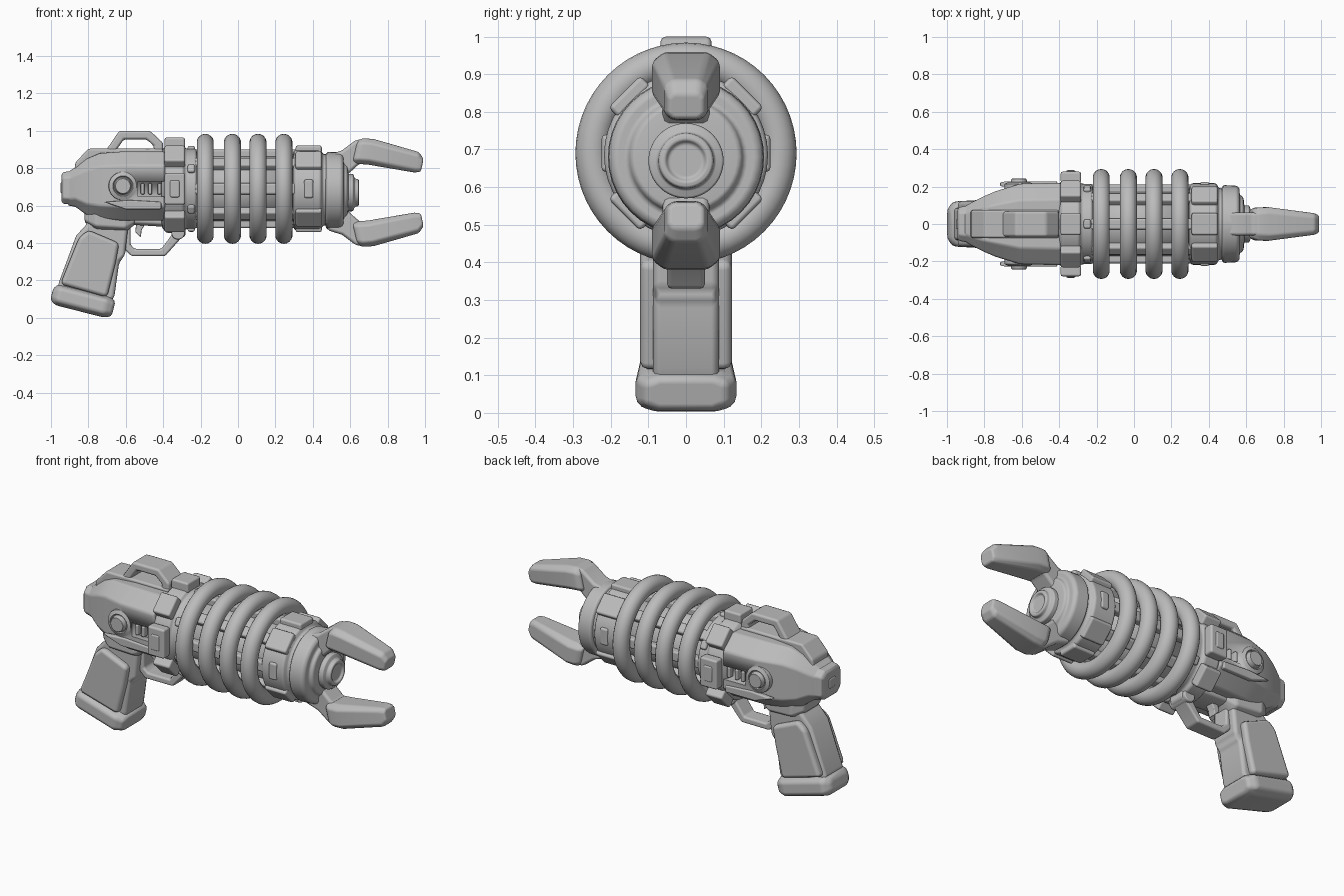
import bpy, bmesh
from math import sin, cos, pi, radians
from mathutils import Matrix, Vector

if "Cube" in bpy.data.objects:
    bpy.data.objects.remove(bpy.data.objects["Cube"])

grey = bpy.data.materials.new("plain grey")
grey.use_nodes = True
grey.diffuse_color = (0.5, 0.5, 0.5, 1)
grey.node_tree.nodes["Principled BSDF"].inputs["Base Color"].default_value = grey.diffuse_color

AXIS = 0.69   # height of the coil axis
NOSE = 0.67   # height of the emitter axis


def finish(obj, bevel, segments=2):
    obj.data.materials.append(grey)
    obj.data.shade_smooth()
    if bevel:
        mod = obj.modifiers.new("soft edges", "BEVEL")
        mod.width = bevel
        mod.segments = segments
        mod.limit_method = "ANGLE"
        mod.angle_limit = radians(24)
        mod.harden_normals = True
    return obj


def skin(name, rings, bevel=0.01, matrix=None):
    """Closed solid through a list of matching point rings."""
    bm = bmesh.new()
    loops = [[bm.verts.new(p) for p in ring] for ring in rings]
    n = len(loops[0])
    for a, b in zip(loops, loops[1:]):
        for i in range(n):
            j = (i + 1) % n
            bm.faces.new((a[i], a[j], b[j], b[i]))
    bm.faces.new(loops[0])
    bm.faces.new(loops[-1])
    bmesh.ops.recalc_face_normals(bm, faces=bm.faces)
    if matrix:
        bm.transform(matrix)
    mesh = bpy.data.meshes.new(name)
    bm.to_mesh(mesh)
    bm.free()
    obj = bpy.data.objects.new(name, mesh)
    bpy.context.collection.objects.link(obj)
    return finish(obj, bevel)


def prism(name, outline, half, bevel=0.012, y=0):
    """Side outline in x and z, extruded across y."""
    return skin(name, [[(x, y + s * half, z) for x, z in outline] for s in (-1, 1)], bevel)


def lathe(name, profile, matrix, bevel=0.01, sides=40):
    """Profile of (distance, radius) turned about the local x axis."""
    rings = [[(d, r * cos(2 * pi * i / sides), r * sin(2 * pi * i / sides))
              for i in range(sides)] for d, r in profile]
    return skin(name, rings, bevel, matrix)


def loft(name, stations, tilt=0, cut=0.35, flip=1, bevel=0.012):
    """Chamfered sections: x, z, half width, half height."""
    k = 1 - cut
    shape = [(1, k), (k, 1), (-k, 1), (-1, k), (-1, -k), (-k, -1), (k, -1), (1, -k)]
    t = radians(tilt)
    rings = []
    for x, z, w, h in stations:
        ring = []
        for u, v in shape:
            pz = z + v * h * cos(t)
            if flip < 0:
                pz = 2 * NOSE - pz
            ring.append((x - v * h * sin(t), u * w, pz))
        rings.append(ring)
    return skin(name, rings, bevel)


def block(name, centre, size, turn=0, bevel=0.012):
    """Box turned about the x axis."""
    hx, hy, hz = (s / 2 for s in size)
    rings = [[(x, -hy, -hz), (x, hy, -hz), (x, hy, hz), (x, -hy, hz)] for x in (-hx, hx)]
    return skin(name, rings, bevel, Matrix.Translation(centre) @ Matrix.Rotation(turn, 4, "X"))


def around(name, x, radius, size, angles):
    for a in angles:
        t = radians(a)
        block(name, (x, radius * sin(t), AXIS + radius * cos(t)), size, -t)


def along_x(z):
    return Matrix.Translation((0, 0, z))


# Rear housing with side slots
body = loft("rear_housing", [(-0.91, 0.69, 0.09, 0.09), (-0.87, 0.7, 0.115, 0.105),
                             (-0.81, 0.7, 0.145, 0.15), (-0.74, 0.705, 0.175, 0.175),
                             (-0.61, 0.705, 0.215, 0.185), (-0.39, 0.705, 0.22, 0.185)], cut=0.4)
for s in (-1, 1):
    cutter = block("slot_cutter", (-0.46, s * 0.22, 0.69), (0.15, 0.08, 0.08), bevel=0)
    cutter.hide_render = True
    cutter.hide_viewport = True
    cut = body.modifiers.new("slot", "BOOLEAN")
    cut.object = cutter
    cut.solver = "EXACT"
    # Slot fittings and round side knob
    for x in (-0.51, -0.47, -0.42):
        block("slot_fitting", (x, s * 0.185, 0.69), (0.02, 0.05, 0.06), bevel=0.006)
    knob_place = Matrix.Translation((-0.615, 0, 0.705)) @ Matrix.Rotation(s * pi / 2, 4, "Z")
    lathe("side_knob", [(0.12, 0.08), (0.215, 0.076), (0.225, 0.054), (0.217, 0.05),
                        (0.217, 0.046), (0.242, 0.04)], knob_place, 0.005)
    prism("cheek_panel", [(-0.72, 0.62), (-0.60, 0.58), (-0.41, 0.58), (-0.41, 0.62),
                          (-0.58, 0.63)], 0.015, 0.008, s * 0.213)
loft("rear_cap", [(-0.945, 0.695, 0.075, 0.07), (-0.935, 0.695, 0.09, 0.085),
                  (-0.88, 0.695, 0.1, 0.09)])
block("rear_cap_stud", (-0.94, 0, 0.695), (0.02, 0.06, 0.06))
prism("top_plate", [(-0.88, 0.74), (-0.87, 0.83), (-0.80, 0.905), (-0.40, 0.905),
                    (-0.40, 0.74)], 0.075)

# Carry handle and sight arch
prism("top_handle", [(-0.71, 0.89), (-0.635, 1.0), (-0.47, 1.0), (-0.40, 0.935), (-0.40, 0.88),
                     (-0.45, 0.88), (-0.45, 0.92), (-0.49, 0.955), (-0.61, 0.955),
                     (-0.655, 0.89)], 0.068, 0.014)

# Grip
prism("grip_core", [(-0.82, 0.57), (-0.80, 0.51), (-0.865, 0.44), (-0.965, 0.17), (-0.94, 0.10),
                    (-0.69, 0.06), (-0.66, 0.12), (-0.635, 0.30), (-0.605, 0.33),
                    (-0.595, 0.42), (-0.58, 0.55)], 0.088, 0.03)
prism("grip_panels", [(-0.80, 0.47), (-0.85, 0.43), (-0.95, 0.18), (-0.70, 0.11),
                      (-0.655, 0.29), (-0.635, 0.40)], 0.122, 0.022)
loft("grip_neck", [(-0.82, 0.54, 0.08, 0.03), (-0.76, 0.53, 0.12, 0.06),
                   (-0.60, 0.52, 0.11, 0.06), (-0.55, 0.53, 0.08, 0.03)])
loft("grip_base", [(-0.995, 0.13, 0.08, 0.035), (-0.965, 0.125, 0.12, 0.058),
                   (-0.71, 0.06, 0.135, 0.058), (-0.665, 0.05, 0.11, 0.045)], tilt=-14, bevel=0.02)

# Trigger and its guard
prism("trigger_guard", [(-0.62, 0.53), (-0.62, 0.38), (-0.57, 0.33), (-0.39, 0.33), (-0.31, 0.42),
                        (-0.28, 0.44), (-0.28, 0.52), (-0.35, 0.52), (-0.35, 0.45), (-0.41, 0.368),
                        (-0.55, 0.368), (-0.575, 0.39), (-0.575, 0.53)], 0.05)
prism("trigger", [(-0.54, 0.53), (-0.55, 0.46), (-0.52, 0.43), (-0.515, 0.47),
                  (-0.48, 0.53)], 0.025, 0.006)
lathe("guard_pin", [(-0.065, 0.036), (0.065, 0.036)], Matrix.Translation((-0.32, 0, 0.455))
      @ Matrix.Rotation(pi / 2, 4, "Z"), 0.008, 20)
loft("under_rail", [(-0.60, 0.53, 0.08, 0.03), (-0.28, 0.52, 0.08, 0.04)])

# Rear clamp ring with pads
lathe("rear_clamp", [(-0.41, 0.2), (-0.385, 0.235), (-0.295, 0.235), (-0.28, 0.215),
                     (-0.225, 0.215), (-0.215, 0.18)], along_x(AXIS))
around("clamp_pad", -0.338, 0.245, (0.11, 0.12, 0.06), (0, 45, 135, 225, 315))
around("clamp_side_pad", -0.338, 0.25, (0.11, 0.17, 0.06), (90, 270))
around("clamp_side_plate", -0.338, 0.28, (0.05, 0.09, 0.015), (90, 270))
around("clamp_bolt", -0.25, 0.21, (0.04, 0.05, 0.04), range(0, 360, 60))

# Core with long ribs, wrapped by four coils
lathe("coil_core", [(-0.3, 0.175), (0.33, 0.175)], along_x(AXIS), 0)
around("core_rib", 0.03, 0.185, (0.6, 0.06, 0.05), range(0, 360, 45))
for x in (-0.175, -0.03, 0.107, 0.245):
    bpy.ops.mesh.primitive_torus_add(location=(x, 0, AXIS), rotation=(0, pi / 2, 0),
                                     major_segments=56, minor_segments=18,
                                     major_radius=0.248, minor_radius=0.046)
    coil = bpy.context.object
    coil.name = "coil_ring"
    finish(coil, 0)

# Front collar
lathe("front_collar", [(0.295, 0.2), (0.305, 0.218), (0.44, 0.218), (0.455, 0.19),
                       (0.49, 0.19)], along_x(AXIS - 0.005))
around("collar_plate", 0.378, 0.212, (0.14, 0.12, 0.04), (0, 45, 135, 180, 225, 315))
around("collar_vent", 0.378, 0.212, (0.05, 0.1, 0.025), (90, 270))

# Emitter nose
lathe("claw_mount", [(0.465, 0.18), (0.475, 0.208), (0.55, 0.205), (0.565, 0.19), (0.565, 0.155),
                     (0.585, 0.145), (0.59, 0.1)], along_x(0.68))
lathe("emitter", [(0.55, 0.1), (0.615, 0.1), (0.625, 0.075), (0.645, 0.072), (0.648, 0.056),
                  (0.635, 0.046)], along_x(NOSE), 0.006)

# Upper and lower claws
arm = [(0.475, 0.87), (0.555, 0.895), (0.635, 0.955), (0.69, 0.95), (0.69, 0.835),
       (0.65, 0.825), (0.57, 0.752), (0.475, 0.752)]
for side, flip in (("upper", 1), ("lower", -1)):
    prism(side + "_claw_arm", [(x, NOSE + flip * (z - NOSE)) for x, z in arm], 0.062, 0.018)
    loft(side + "_claw_blade", [(0.625, 0.888, 0.075, 0.062), (0.65, 0.892, 0.088, 0.07),
                                (0.71, 0.888, 0.09, 0.07), (0.955, 0.832, 0.058, 0.056),
                                (0.985, 0.815, 0.048, 0.035)], tilt=-13, flip=flip)
